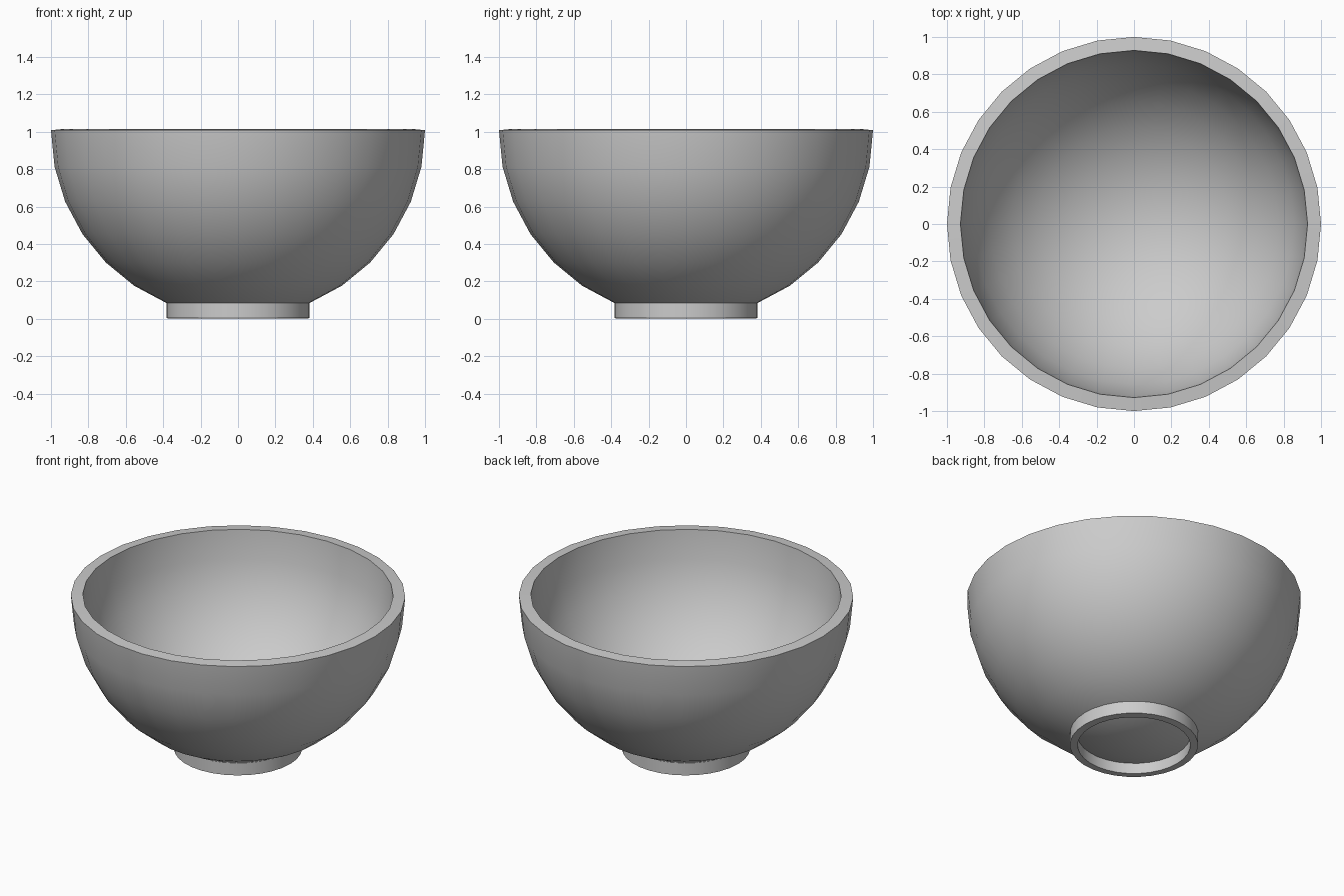
import bpy, bmesh
from math import sin, cos, pi

if "Cube" in bpy.data.objects:
    bpy.data.objects.remove(bpy.data.objects["Cube"])

SIDES = 32


def lathe(name, profile, closed=False):
    """Revolve an (r, z) profile around the z axis."""
    bm = bmesh.new()
    verts = [bm.verts.new((r, 0, z)) for r, z in profile]
    edges = [bm.edges.new(p) for p in zip(verts, verts[1:])]
    if closed:
        edges.append(bm.edges.new((verts[-1], verts[0])))
    bmesh.ops.spin(bm, geom=verts + edges, cent=(0, 0, 0), axis=(0, 0, 1),
                   angle=2 * pi, steps=SIDES)
    bmesh.ops.remove_doubles(bm, verts=bm.verts, dist=1e-4)
    bmesh.ops.recalc_face_normals(bm, faces=bm.faces)
    mesh = bpy.data.meshes.new(name)
    bm.to_mesh(mesh)
    bm.free()
    obj = bpy.data.objects.new(name, mesh)
    bpy.context.collection.objects.link(obj)
    bpy.ops.object.select_all(action='DESELECT')
    bpy.context.view_layer.objects.active = obj
    obj.select_set(True)
    bpy.ops.object.shade_smooth_by_angle(angle=0.6)
    return obj


# Hemispherical bowl: outer shell, slightly raised inner rim, inner shell
C, T = 1.008, 0.072
angles = [i * pi / 16 for i in range(9)]
outer = [(cos(a), C - sin(a)) for a in reversed(angles)]
inner = [((1 - T) * cos(a), C - (1 - T) * sin(a)) for a in angles[1:]]
lathe("bowl", outer + [(1 - T, C + 0.007)] + inner)

# Foot ring under the bowl
lathe("foot_ring", [(0.383, 0.086), (0.383, 0.003), (0.337, 0.0), (0.337, 0.086)],
      closed=True)
